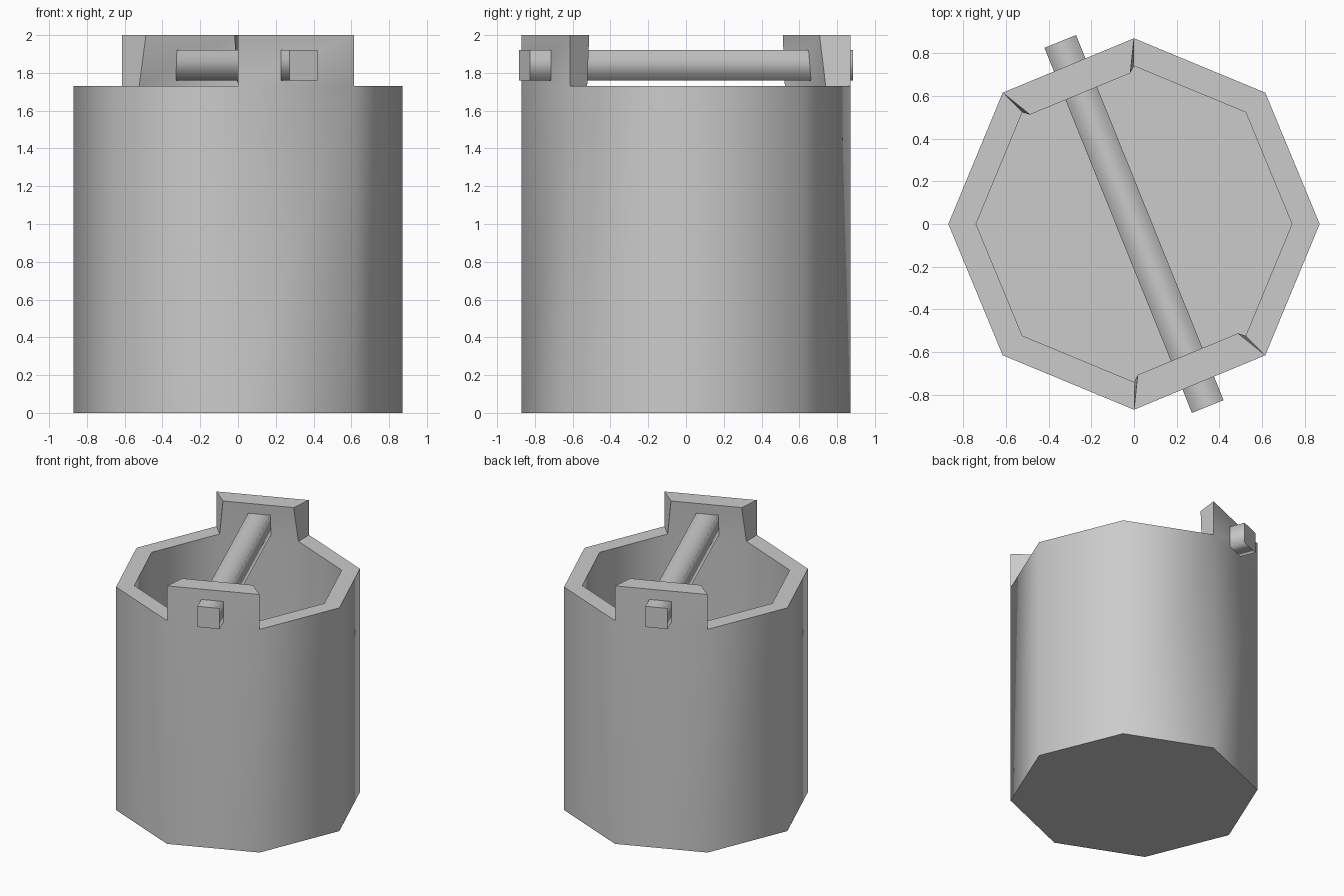
import bpy, bmesh
from math import cos, sin, radians
from mathutils import Matrix

cube = bpy.data.objects.get("Cube")
if cube:
    bpy.data.objects.remove(cube, do_unlink=True)

SIDES = 8
OUTER, INNER = 0.87, 0.74
RIM_Z, TAB_Z, FLOOR_Z = 1.73, 2.0, 0.13
TAB_SIDES = (2, 6)  # opposite wall panels that rise into handle tabs

grey = bpy.data.materials.new("light_grey")
grey.use_nodes = True
colour = (0.6, 0.6, 0.6, 1)
grey.diffuse_color = colour
grey.node_tree.nodes["Principled BSDF"].inputs["Base Color"].default_value = colour


def finish(bm, name, sharp_angle):
    """Turn the bmesh into a smooth object whose steep edges stay sharp."""
    bmesh.ops.recalc_face_normals(bm, faces=bm.faces)
    for f in bm.faces:
        f.smooth = True
    for e in bm.edges:
        e.smooth = e.calc_face_angle(0) < radians(sharp_angle)
    mesh = bpy.data.meshes.new(name)
    bm.to_mesh(mesh)
    mesh.materials.append(grey)
    obj = bpy.data.objects.new(name, mesh)
    bpy.context.collection.objects.link(obj)
    return obj, bm


def ring_point(i, radius):
    a = radians(360 / SIDES * i)
    return radius * cos(a), radius * sin(a)


# Bucket: closed octagonal shell with a hollow inside
bm = bmesh.new()
rings = [[bm.verts.new((*ring_point(i, r), z)) for i in range(SIDES)]
         for r, z in ((OUTER, 0), (OUTER, RIM_Z), (INNER, RIM_Z), (INNER, FLOOR_Z))]
bm.faces.new(rings[0])
bm.faces.new(rings[3])
for level, (low, high) in enumerate(zip(rings, rings[1:])):
    for i in range(SIDES):
        if level == 1 and i in TAB_SIDES:
            continue
        j = (i + 1) % SIDES
        bm.faces.new((low[i], low[j], high[j], high[i]))

# Handle tabs: raised rim panels leaning slightly inward
for i in TAB_SIDES:
    j = i + 1
    base = [rings[1][i], rings[1][j], rings[2][j], rings[2][i]]
    mid_x, mid_y = (sum(v.co[k] for v in base[2:]) / 2 for k in (0, 1))
    top = [bm.verts.new((v.co.x, v.co.y, TAB_Z)) for v in base]
    for v in top[2:]:
        v.co.x = (mid_x + (v.co.x - mid_x) * 0.93) * 0.965
        v.co.y = (mid_y + (v.co.y - mid_y) * 0.93) * 0.965
    bm.faces.new(top)
    for a in range(4):
        b = (a + 1) % 4
        bm.faces.new((base[a], base[b], top[b], top[a]))
finish(bm, "bucket", 50)
bm.free()

# Handle bar: square rod through both tabs, rounded shading along its length
bm = bmesh.new()
bmesh.ops.create_cube(bm, size=1)
bmesh.ops.scale(bm, vec=(0.16, 1.845, 0.16), verts=bm.verts)
bar, _ = finish(bm, "handle_bar", 120)
bm.free()
for e in bar.data.edges:
    ya, yb = (bar.data.vertices[v].co.y for v in e.vertices)
    e.use_edge_sharp = abs(ya - yb) < 0.01
bar.matrix_world = Matrix.Translation((0, 0, 1.84)) @ Matrix.Rotation(radians(22), 4, "Z")
